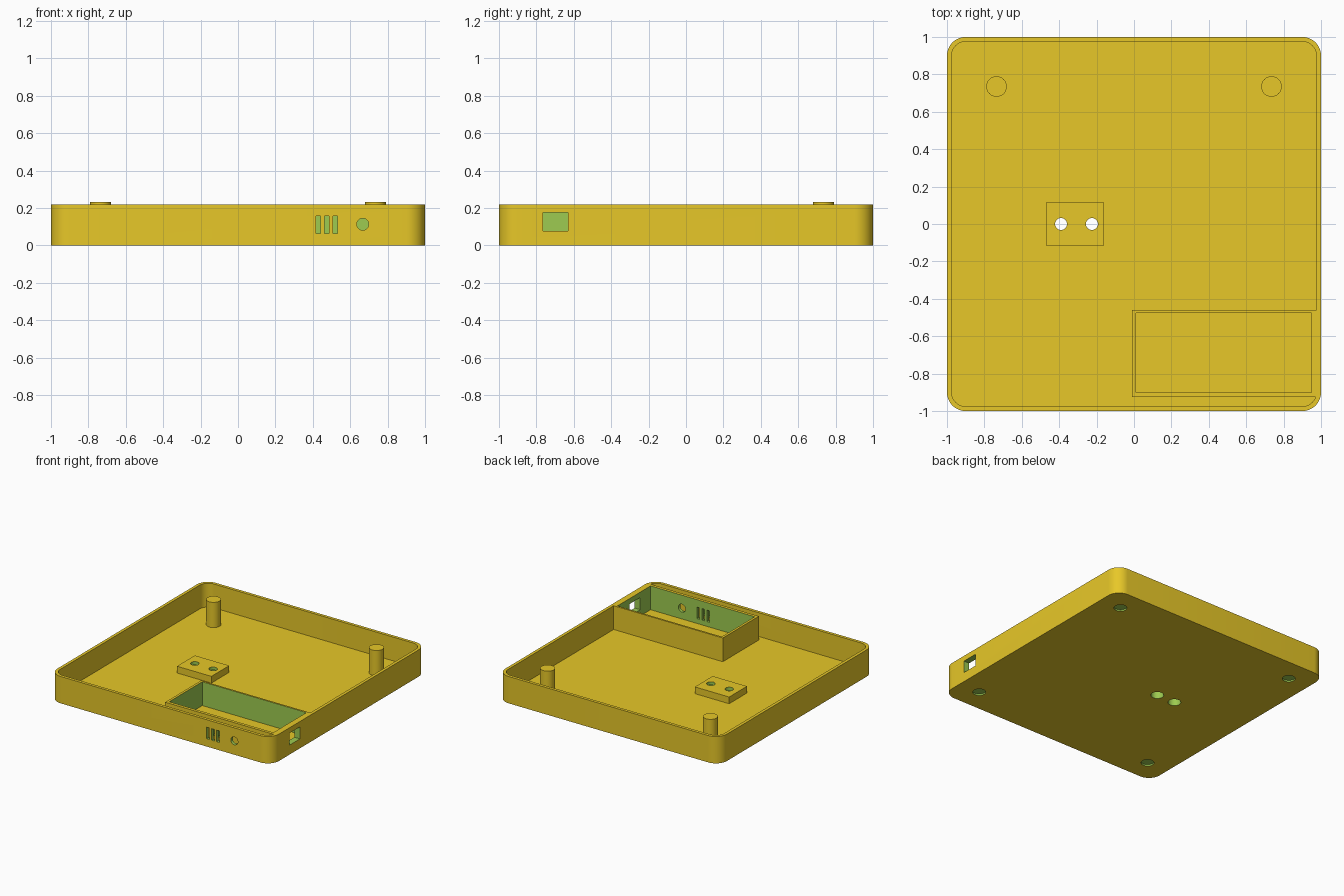
import bpy, bmesh, math
from mathutils import Matrix

if "Cube" in bpy.data.objects:
    bpy.data.objects.remove(bpy.data.objects["Cube"])

H, FLOOR, WALL = 0.219, 0.025, 0.025


def material(name, rgb):
    m = bpy.data.materials.new(name)
    m.diffuse_color = (*rgb, 1)
    m.use_nodes = True
    m.node_tree.nodes["Principled BSDF"].inputs["Base Color"].default_value = m.diffuse_color
    return m


YELLOW = material("yellow plastic", (0.947, 0.680, 0.025))
GREEN = material("green cut", (0.337, 0.597, 0.082))


def finish(name, bm, mat):
    bmesh.ops.recalc_face_normals(bm, faces=bm.faces)
    me = bpy.data.meshes.new(name)
    bm.to_mesh(me)
    bm.free()
    me.materials.append(mat)
    ob = bpy.data.objects.new(name, me)
    bpy.context.collection.objects.link(ob)
    return ob


def box(name, x, y, z, mat=YELLOW):
    bm = bmesh.new()
    bmesh.ops.create_cube(bm, size=1)
    for v in bm.verts:
        v.co = [(a + b) / 2 + c * (b - a) for (a, b), c in zip((x, y, z), v.co)]
    return finish(name, bm, mat)


def cylinder(name, center, r, depth, mat=YELLOW, axis="Z", sides=32):
    bm = bmesh.new()
    rot = Matrix.Rotation(math.pi / 2, 4, "X") if axis == "Y" else Matrix()
    bmesh.ops.create_cone(bm, cap_ends=True, segments=sides, radius1=r, radius2=r,
                          depth=depth, matrix=Matrix.Translation(center) @ rot)
    return finish(name, bm, mat)


def rounded_slab(name, half, r, z0, z1):
    bm = bmesh.new()
    c, verts = half - r, []
    for q, (sx, sy) in enumerate(((1, 1), (-1, 1), (-1, -1), (1, -1))):
        for i in range(13):
            a = math.pi / 2 * (q + i / 12)
            verts.append(bm.verts.new((sx * c + r * math.cos(a), sy * c + r * math.sin(a), z0)))
    face = bm.faces.new(verts)
    ext = bmesh.ops.extrude_face_region(bm, geom=[face])
    for v in ext["geom"]:
        if isinstance(v, bmesh.types.BMVert):
            v.co.z = z1
    return finish(name, bm, YELLOW)


def combine(target, tool, op):
    mod = target.modifiers.new("cut", "BOOLEAN")
    mod.operation, mod.solver, mod.object = op, "EXACT", tool
    mod.material_mode = "TRANSFER"
    dg = bpy.context.evaluated_depsgraph_get()
    me = bpy.data.meshes.new_from_object(target.evaluated_get(dg))
    target.modifiers.clear()
    target.data = me
    bpy.data.objects.remove(tool)


# Open tray
tray = rounded_slab("tray", 1, 0.1, 0, H)
combine(tray, rounded_slab("hollow", 1 - WALL, 0.075, FLOOR, H + 0.1), "DIFFERENCE")

# Compartment with a green pocket, joined to the right wall
comp = box("compartment", (-0.01, 0.985), (-0.925, -0.46), (0.015, H))
combine(comp, box("pocket", (0.01, 0.95), (-0.9, -0.475), (-0.1, H + 0.1), GREEN), "DIFFERENCE")
combine(tray, comp, "UNION")

# Two posts and the raised pad
for x in (-0.735, 0.735):
    combine(tray, cylinder("post", (x, 0.735, 0.1225), 0.055, 0.217), "UNION")
combine(tray, box("pad", (-0.47, -0.16), (-0.115, 0.115), (0.015, 0.08)), "UNION")

# Stepped screw holes through the pad
for x in (-0.39, -0.225):
    combine(tray, cylinder("screw_hole", (x, 0, 0), 0.032, 0.4, GREEN), "DIFFERENCE")
    combine(tray, cylinder("screw_head_hole", (x, 0, 0), 0.048, 0.11, GREEN), "DIFFERENCE")

# Shallow foot recesses under the corners
for x in (-0.8125, 0.8125):
    for y in (-0.8125, 0.8125):
        combine(tray, cylinder("foot_recess", (x, y, 0), 0.048, 0.025, GREEN), "DIFFERENCE")

# Front vents and round hole, right side port
for x in (0.43, 0.475, 0.52):
    combine(tray, box("vent", (x - 0.012, x + 0.012), (-1.1, -0.85), (0.064, 0.158), GREEN), "DIFFERENCE")
combine(tray, cylinder("round_hole", (0.667, -0.975, 0.113), 0.032, 0.25, GREEN, "Y"), "DIFFERENCE")
combine(tray, box("port", (0.93, 1.1), (-0.765, -0.63), (0.077, 0.175), GREEN), "DIFFERENCE")

# Smooth rounded walls, keep corners sharp
bpy.ops.object.select_all(action="DESELECT")
tray.select_set(True)
bpy.context.view_layer.objects.active = tray
bpy.ops.object.shade_smooth_by_angle(angle=math.radians(30))
